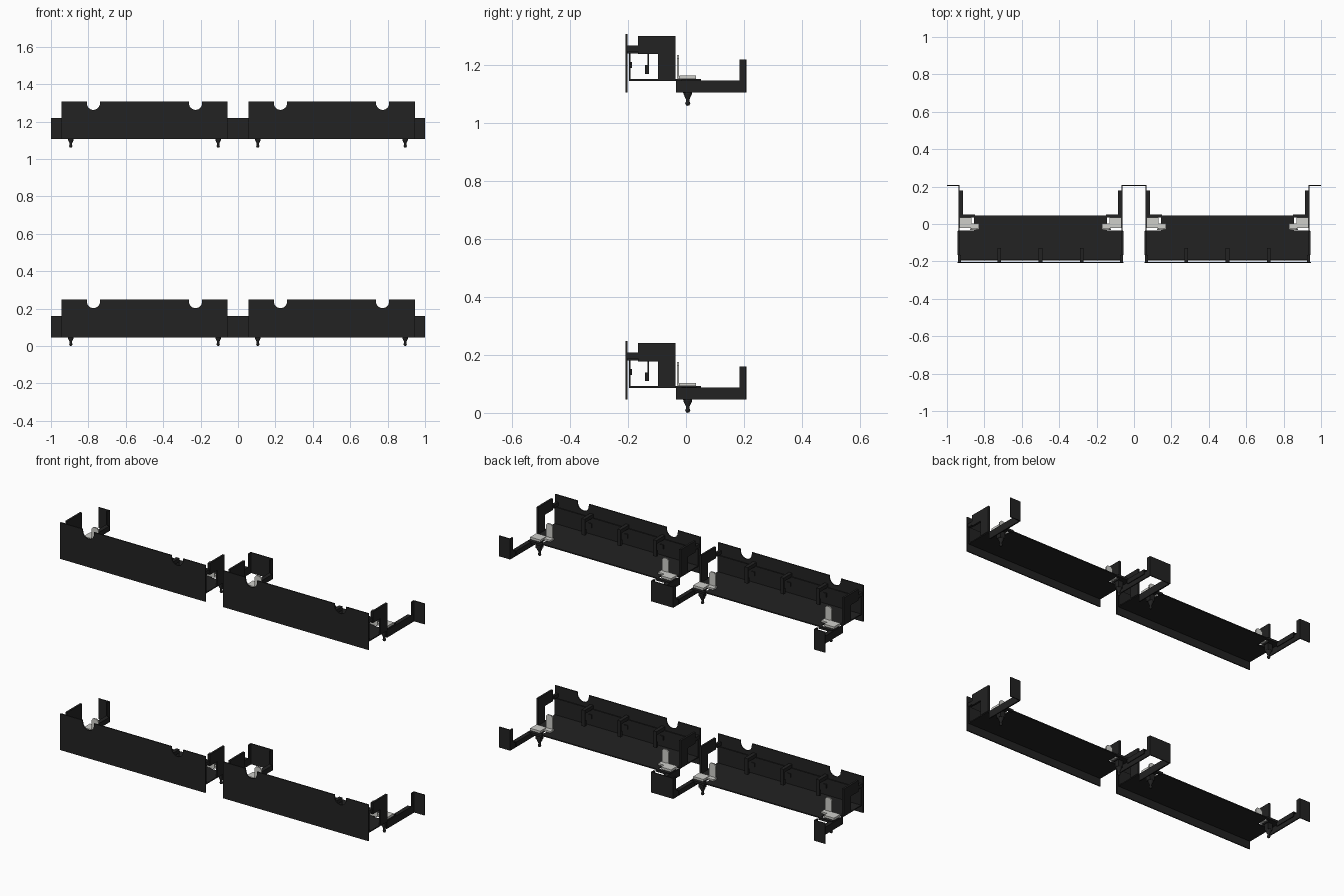
import bpy, bmesh
from math import pi, cos, sin
from mathutils import Vector

cube = bpy.data.objects.get("Cube")
if cube:
    bpy.data.objects.remove(cube)


def material(name, color):
    m = bpy.data.materials.new(name)
    m.use_nodes = True
    m.diffuse_color = color
    m.node_tree.nodes["Principled BSDF"].inputs["Base Color"].default_value = color
    return m


black = material("matte black", (0.016, 0.016, 0.016, 1))
pale = material("pale grey", (0.62, 0.62, 0.59, 1))


def prism(bm, pts, axis, a, b):
    """Extrude a 2D profile along an axis from a to b."""
    def place(p, d):
        return {"x": (d, p[0], p[1]), "y": (p[0], d, p[1]), "z": (p[0], p[1], d)}[axis]
    face = bm.faces.new([bm.verts.new(place(p, a)) for p in pts])
    ext = bmesh.ops.extrude_face_region(bm, geom=[face])
    shift = Vector(place((0, 0), b - a))
    for v in ext["geom"]:
        if isinstance(v, bmesh.types.BMVert):
            v.co += shift


def box(bm, x, y, z):
    prism(bm, [(x[0], y[0]), (x[1], y[0]), (x[1], y[1]), (x[0], y[1])], "z", *z)


parts = []


def part(name, mat, build, smooth=False):
    bm = bmesh.new()
    build(bm)
    bmesh.ops.recalc_face_normals(bm, faces=bm.faces)
    me = bpy.data.meshes.new(name)
    for f in bm.faces:
        f.smooth = smooth
    bm.to_mesh(me)
    bm.free()
    me.materials.append(mat)
    parts.append((name, me))


# Front panel with two round-bottomed notches in the top edge
TOP, LOW, HALF = 0.248, 0.046, 0.445


def front_panel(bm):
    pts = [(-HALF, LOW), (HALF, LOW), (HALF, TOP)]
    for cx in (0.273, -0.273):
        pts.append((cx + 0.035, TOP))
        pts += [(cx + 0.035 * cos(t * pi / 12), 0.237 - 0.035 * sin(t * pi / 12)) for t in range(13)]
        pts.append((cx - 0.035, TOP))
    pts.append((-HALF, TOP))
    prism(bm, pts, "y", -0.208, -0.202)


# Floor with cut back corners, and the low wall folded up along its front
def floor(bm):
    w, n = 0.44, 0.355
    prism(bm, [(-w, -0.196), (w, -0.196), (w, -0.035), (n, -0.035), (n, 0.045),
               (-n, 0.045), (-n, -0.035), (-w, -0.035)], "z", 0.086, 0.092)
    box(bm, (-w, w), (-0.196, -0.191), (0.092, 0.183))


# Hooked ribs behind the front panel
def ribs(bm):
    for cx in (-0.22, 0, 0.22):
        x = (cx - 0.01, cx + 0.01)
        box(bm, x, (-0.203, -0.127), (0.18, 0.2))
        box(bm, x, (-0.133, -0.127), (0.11, 0.18))
        box(bm, x, (-0.142, -0.133), (0.11, 0.14))
        box(bm, x, (-0.191, -0.186), (0.13, 0.152))


part("front_panel", black, front_panel)
part("floor", black, floor)
part("ribs", black, ribs)

for side, s in (("left", 1), ("right", -1)):
    # Stepped end plate with tabs to the panel
    def end_plate(bm):
        prism(bm, [(-0.165, 0.178), (-0.097, 0.178), (-0.097, 0.09), (-0.037, 0.09),
                   (-0.037, 0.241), (-0.165, 0.241)], "x", s * 0.432, s * 0.443)
        box(bm, (s * 0.425, s * 0.44), (-0.203, -0.165), (0.188, 0.208))

    # Rear arm: upright sheet, top flange and mounting plate
    def arm(bm):
        prism(bm, [(-0.035, LOW), (0.208, LOW), (0.208, 0.16), (0.185, 0.16),
                   (0.185, 0.088), (-0.035, 0.088)], "x", s * 0.432, s * 0.438)
        box(bm, (s * 0.415, s * 0.432), (0.04, 0.18), (0.083, 0.088))
        box(bm, (s * 0.415, s * 0.419), (0.045, 0.18), (0.06, 0.088))

    def mounting_plate(bm):
        box(bm, (s * 0.432, s * 0.5), (0.204, 0.209), (LOW, 0.16))

    def corner_bracket(bm):
        box(bm, (s * 0.35, s * 0.432), (0.036, 0.052), (0.08, 0.092))
        box(bm, (s * 0.375, s * 0.432), (-0.015, 0.036), (0.082, 0.09))
        box(bm, (s * 0.38, s * 0.41), (-0.01, 0.02), (0.045, 0.082))

    # Pale stepped clip with an upright tongue
    def clip(bm):
        box(bm, (s * 0.37, s * 0.432), (-0.022, 0.034), (0.092, 0.104))
        box(bm, (s * 0.33, s * 0.372), (-0.03, 0.002), (0.092, 0.101))
        prism(bm, [(s * 0.335, 0.095), (s * 0.377, 0.095), (s * 0.377, 0.163),
                   (s * 0.367, 0.175), (s * 0.345, 0.175), (s * 0.335, 0.163)],
              "y", -0.031, -0.024)

    # Turned foot peg: cone, neck and ball
    def peg(bm):
        prof = [(0, 0), (0.006, 0.002), (0.009, 0.009), (0.006, 0.016),
                (0.007, 0.024), (0.015, 0.04), (0.015, 0.048), (0, 0.048)]
        vs = [bm.verts.new((s * 0.394 + r, 0.006, z)) for r, z in prof]
        es = [bm.edges.new(e) for e in zip(vs, vs[1:])]
        bmesh.ops.spin(bm, geom=vs + es, cent=(s * 0.394, 0.006, 0), axis=(0, 0, 1),
                       angle=2 * pi, steps=14)
        bmesh.ops.remove_doubles(bm, verts=bm.verts, dist=0.0002)

    for name, mat, fn in (("end_plate", black, end_plate), ("rear_arm", black, arm),
                          ("mounting_plate", black, mounting_plate),
                          ("corner_bracket", black, corner_bracket),
                          ("clip", pale, clip), ("foot_peg", black, peg)):
        part(side + "_" + name, mat, fn, fn is peg)

# Four identical trays: two side by side on two levels
for level, z in (("lower", 0), ("upper", 1.06)):
    for side, x in (("left", 0.5), ("right", -0.5)):
        for name, me in parts:
            ob = bpy.data.objects.new(f"{level}_{side}_tray_{name}", me)
            ob.location = (x, 0, z)
            bpy.context.collection.objects.link(ob)
